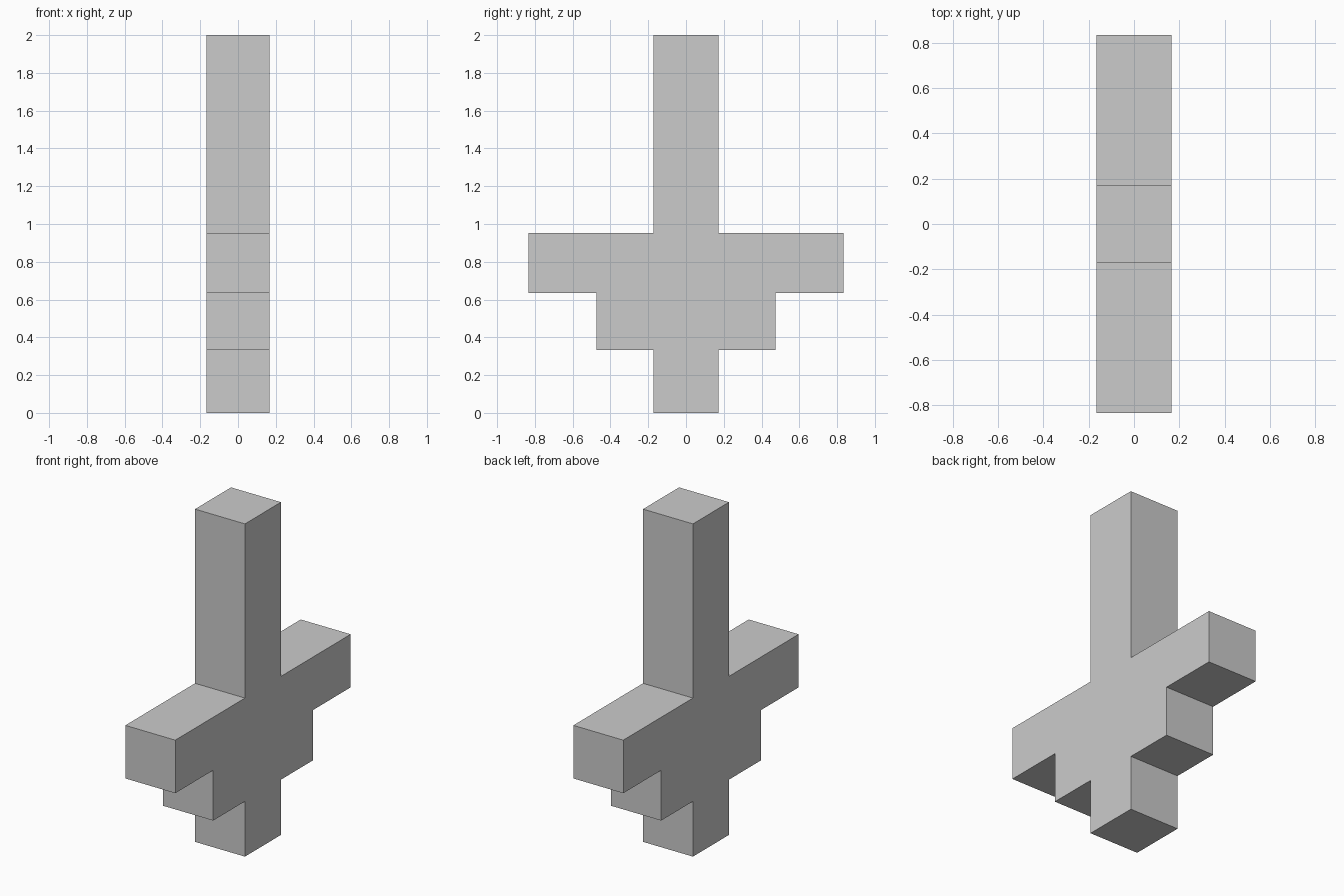
import bpy, bmesh

if "Cube" in bpy.data.objects:
    bpy.data.objects.remove(bpy.data.objects["Cube"])

HALF_THICKNESS = 0.166

# Right half of the stepped cross outline (y, z), bottom to top
half = [(0.171, 0.0), (0.171, 0.332), (0.473, 0.332), (0.473, 0.634),
        (0.833, 0.634), (0.833, 0.953), (0.171, 0.953), (0.171, 2.0)]

# Mirror the outline to close it
outline = half + [(-y, z) for y, z in reversed(half)]

# Extrude the outline through the thickness
bm = bmesh.new()
face = bm.faces.new([bm.verts.new((-HALF_THICKNESS, y, z)) for y, z in outline])
result = bmesh.ops.extrude_face_region(bm, geom=[face], use_keep_orig=True)
moved = [v for v in result["geom"] if isinstance(v, bmesh.types.BMVert)]
bmesh.ops.translate(bm, verts=moved, vec=(2 * HALF_THICKNESS, 0, 0))
bmesh.ops.recalc_face_normals(bm, faces=bm.faces)

mesh = bpy.data.meshes.new("stepped_cross")
bm.to_mesh(mesh)
bm.free()
bpy.context.collection.objects.link(bpy.data.objects.new("stepped_cross", mesh))
